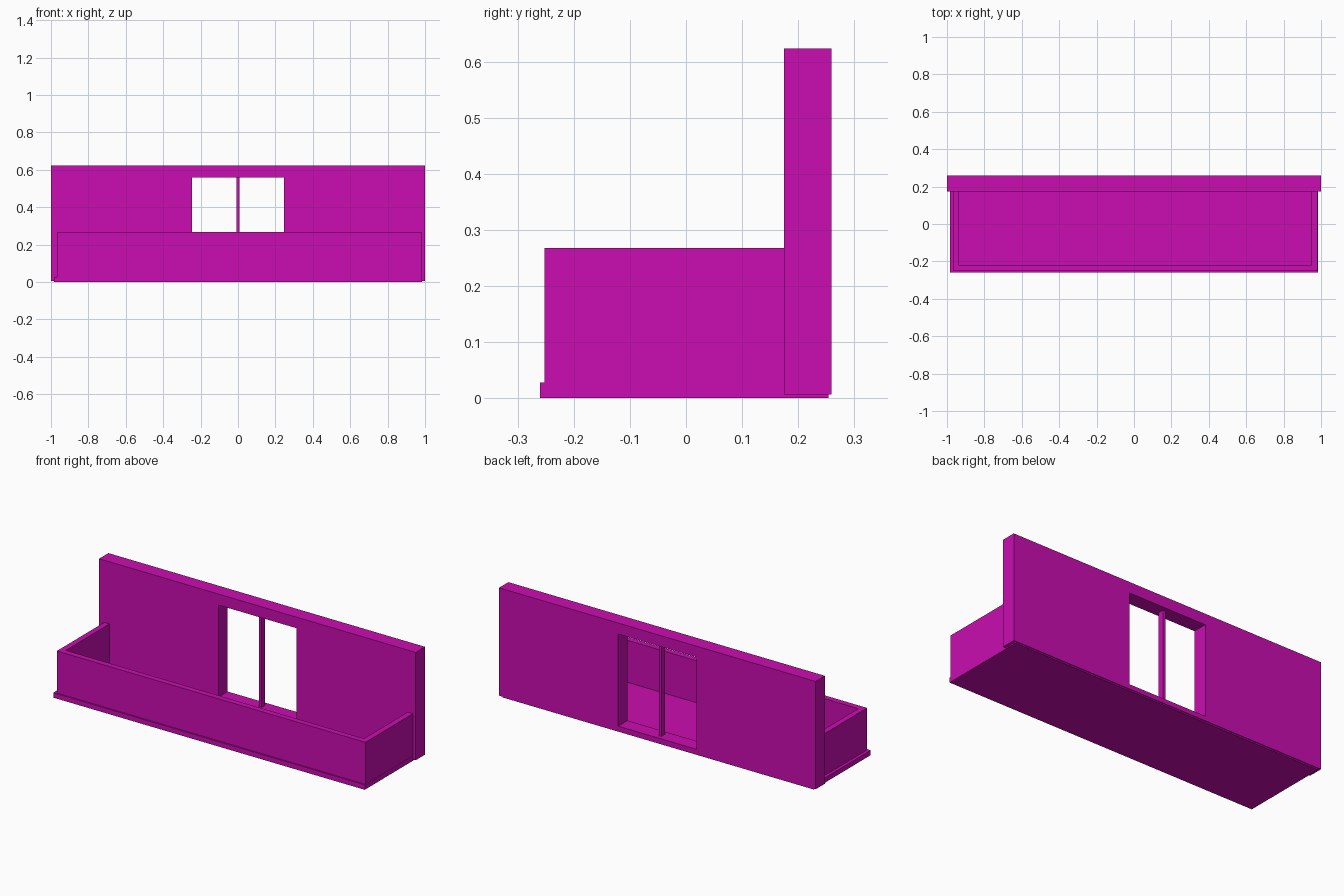
import bpy
import bmesh
from mathutils import Vector

if "Cube" in bpy.data.objects:
    bpy.data.objects.remove(bpy.data.objects["Cube"], do_unlink=True)

# One flat colour for the whole balcony
magenta = bpy.data.materials.new("magenta")
magenta.use_nodes = True
colour = (0.59, 0.004, 0.44, 1)
magenta.diffuse_color = colour
magenta.node_tree.nodes["Principled BSDF"].inputs["Base Color"].default_value = colour


def finish(name, bm):
    bmesh.ops.recalc_face_normals(bm, faces=bm.faces)
    mesh = bpy.data.meshes.new(name)
    bm.to_mesh(mesh)
    bm.free()
    mesh.materials.append(magenta)
    obj = bpy.data.objects.new(name, mesh)
    bpy.context.collection.objects.link(obj)
    return obj


def prism(name, outline, depth):
    """Extrude a closed outline along the depth vector."""
    bm = bmesh.new()
    face = bm.faces.new([bm.verts.new(p) for p in outline])
    extruded = bmesh.ops.extrude_face_region(bm, geom=[face], use_keep_orig=True)
    moved = [g for g in extruded["geom"] if isinstance(g, bmesh.types.BMVert)]
    bmesh.ops.translate(bm, verts=moved, vec=Vector(depth))
    return finish(name, bm)


def box(name, x0, x1, y0, y1, z0, z1):
    base = [(x0, y0, z0), (x1, y0, z0), (x1, y1, z0), (x0, y1, z0)]
    return prism(name, base, (0, 0, z1 - z0))


def wall_with_opening(name, outer, inner, y0, y1):
    """Thick upright wall with a rectangular hole through it."""
    bm = bmesh.new()

    def loop(rect, y):
        x0, x1, z0, z1 = rect
        return [bm.verts.new((x, y, z)) for x, z in ((x0, z0), (x1, z0), (x1, z1), (x0, z1))]

    rings = [loop(outer, y0), loop(inner, y0), loop(inner, y1), loop(outer, y1)]
    for a, b in zip(rings, rings[1:] + rings[:1]):
        for i in range(4):
            j = (i + 1) % 4
            bm.faces.new((a[i], a[j], b[j], b[i]))
    return finish(name, bm)


floor_top, wall_front, wall_back = 0.028, 0.175, 0.259
door_bottom, door_top = 0.034, 0.56

# Floor slab, running back under the wall
box("floor_slab", -0.985, 0.983, -0.26, 0.254, 0, floor_top)

# House wall with the doorway
wall_with_opening("house_wall", (-1, 1, 0.007, 0.623),
                  (-0.247, 0.247, door_bottom, door_top), wall_front, wall_back)

# Central door post
box("door_post", -0.008, 0.008, 0.2, 0.234, door_bottom, door_top)

# Three-sided parapet
left, right, front, thick = 0.982, -0.968, -0.252, 0.033
plan = [(right, wall_front), (right, front), (left, front), (left, wall_front),
        (left - thick, wall_front), (left - thick, front + thick),
        (right + thick, front + thick), (right + thick, wall_front)]
prism("parapet", [(x, y, floor_top) for x, y in plan], (0, 0, 0.24))
